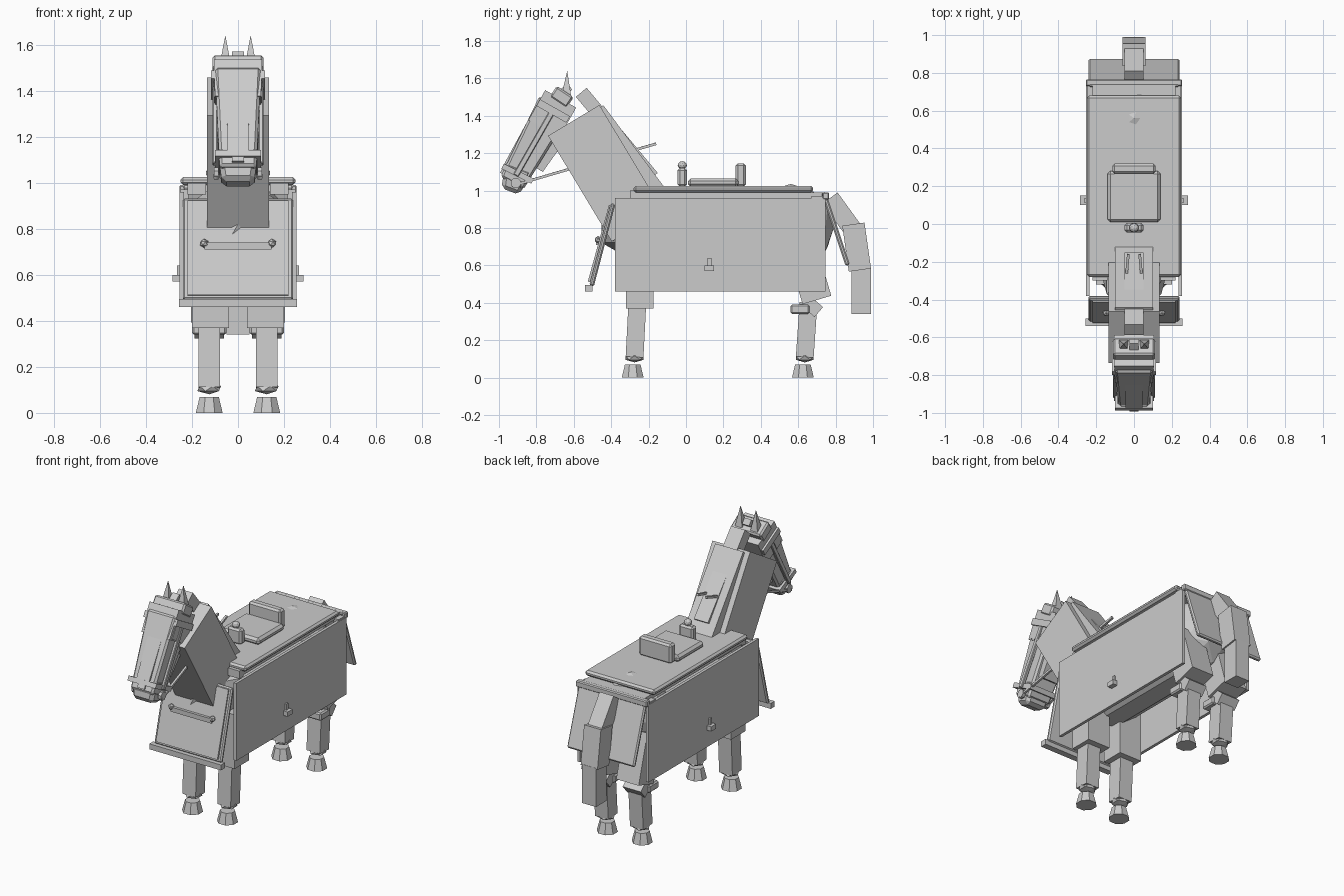
import bpy, bmesh, math
from mathutils import Vector, Matrix

if "Cube" in bpy.data.objects:
    bpy.data.objects.remove(bpy.data.objects["Cube"])

grey = bpy.data.materials.new("plain_grey")
grey.use_nodes = True
tone = (0.6, 0.6, 0.6, 1)
grey.diffuse_color = tone
grey.node_tree.nodes["Principled BSDF"].inputs["Base Color"].default_value = tone


def finish(name, bm, bevel=0):
    mesh = bpy.data.meshes.new(name)
    bmesh.ops.recalc_face_normals(bm, faces=bm.faces)
    bm.to_mesh(mesh)
    bm.free()
    mesh.materials.append(grey)
    ob = bpy.data.objects.new(name, mesh)
    bpy.context.collection.objects.link(ob)
    if bevel:
        mod = ob.modifiers.new("edge", 'BEVEL')
        mod.width = bevel
        mod.segments = 1
    return ob


def box(name, x, y, z, bevel=0):
    """Upright box from its ranges on each axis."""
    bm = bmesh.new()
    bmesh.ops.create_cube(bm, size=1)
    for v in bm.verts:
        v.co = Vector([(r[0] + r[1]) / 2 + c * (r[1] - r[0]) for r, c in zip((x, y, z), v.co)])
    return finish(name, bm, bevel)


def beam(name, p0, p1, width, depth, x=0, end_width=None, end_depth=None, bevel=0):
    """Tapered box running between two (y, z) points."""
    a, b = Vector((x, *p0)), Vector((x, *p1))
    along = (b - a).normalized()
    side = Vector((1, 0, 0))
    normal = along.cross(side)
    bm = bmesh.new()
    bmesh.ops.create_cube(bm, size=1)
    for v in bm.verts:
        end = v.co.z > 0
        w = (end_width or width) if end else width
        d = (end_depth or depth) if end else depth
        v.co = (b if end else a) + side * v.co.x * w + normal * v.co.y * d
    return finish(name, bm, bevel)


def cone(name, a, b, r0, r1, sides=8):
    a, b = Vector(a), Vector(b)
    bm = bmesh.new()
    turn = (b - a).to_track_quat('Z', 'Y').to_matrix().to_4x4()
    spin = Matrix.Rotation(math.pi / sides, 4, 'Z')
    bmesh.ops.create_cone(bm, cap_ends=True, segments=sides, radius1=r0, radius2=r1,
                          depth=(b - a).length,
                          matrix=Matrix.Translation((a + b) / 2) @ turn @ spin)
    return finish(name, bm)


def ball(name, centre, size, level=1):
    bm = bmesh.new()
    bmesh.ops.create_icosphere(bm, subdivisions=level, radius=1,
                               matrix=Matrix.Translation(centre) @ Matrix.Diagonal((*size, 1)))
    return finish(name, bm)


# Torso
ball("chest", (0, -0.24, 0.82), (0.2, 0.25, 0.22))
ball("rump", (0, 0.56, 0.8), (0.22, 0.23, 0.235), 2)
cone("barrel", (0, -0.25, 0.77), (0, 0.56, 0.77), 0.2, 0.2, 10)

# Armour plates around the body
box("top_plate", (-0.25, 0.25), (-0.28, 0.68), (0.99, 1.025), 0.012)
box("top_underlay", (-0.22, 0.22), (-0.26, 0.74), (0.96, 0.99))
box("rear_crossbar", (-0.255, 0.255), (0.73, 0.765), (0.95, 0.99), 0.006)
beam("front_apron", (-0.39, 0.93), (-0.505, 0.49), 0.48, 0.025, bevel=0.008)
beam("front_apron_inset", (-0.4, 0.92), (-0.513, 0.51), 0.44, 0.025)
box("apron_hem", (-0.256, 0.256), (-0.54, -0.5), (0.46, 0.495))
beam("rear_apron", (0.735, 0.99), (0.865, 0.6), 0.48, 0.025, bevel=0.008)
box("chest_bar", (-0.145, 0.145), (-0.48, -0.45), (0.71, 0.74))

# Saddle
box("saddle_seat", (-0.14, 0.14), (0.01, 0.28), (1.02, 1.065), 0.015)
box("saddle_cantle", (-0.115, 0.115), (0.265, 0.32), (1.02, 1.145), 0.012)
box("saddle_pommel", (-0.05, 0.05), (-0.045, 0.005), (1.02, 1.12), 0.012)
ball("pommel_knob", (0, -0.02, 1.135), (0.025, 0.025, 0.022), 2)

# Neck and mane
beam("neck", (-0.6, 1.375), (-0.26, 0.81), 0.27, 0.32)
beam("neck_crest", (-0.49, 1.42), (-0.14, 0.95), 0.2, 0.12)
beam("mane", (-0.56, 1.525), (-0.18, 1.07), 0.1, 0.075)

# Head
beam("skull", (-0.67, 1.49), (-0.76, 1.33), 0.21, 0.19, end_width=0.2)
beam("face", (-0.70, 1.46), (-0.93, 1.04), 0.2, 0.19, end_width=0.16, end_depth=0.14, bevel=0.012)
beam("nose_bridge", (-0.76, 1.47), (-0.95, 1.12), 0.1, 0.06, end_width=0.09)
beam("muzzle", (-0.89, 1.13), (-0.94, 0.995), 0.18, 0.16, end_width=0.14, end_depth=0.1, bevel=0.02)
beam("jaw", (-0.66, 1.36), (-0.8, 1.12), 0.16, 0.13, end_width=0.12, end_depth=0.08)
beam("poll", (-0.71, 1.53), (-0.62, 1.47), 0.22, 0.07, bevel=0.01)
beam("forelock", (-0.62, 1.555), (-0.76, 1.45), 0.05, 0.04)

# Bridle
beam("brow_band", (-0.79, 1.47), (-0.63, 1.38), 0.235, 0.04)
beam("nose_band", (-0.98, 1.13), (-0.82, 1.05), 0.2, 0.03)
beam("face_strap", (-0.80, 1.44), (-0.985, 1.09), 0.05, 0.02)

# Tail
beam("tail_top", (0.77, 0.96), (0.9, 0.78), 0.1, 0.1)
beam("tail_middle", (0.895, 0.82), (0.93, 0.575), 0.12, 0.12)
box("tail_tip", (-0.05, 0.05), (0.885, 0.99), (0.34, 0.59))

for name, s in (("left", 1), ("right", -1)):
    def span(a, b):
        return tuple(sorted((s * a, s * b)))

    # Side armour with its peg and corner hinges
    box(name + "_side_plate", span(0.235, 0.254), (-0.38, 0.745), (0.46, 0.96))
    box(name + "_peg", span(0.25, 0.285), (0.1, 0.15), (0.57, 0.6))
    box(name + "_peg_mount", span(0.25, 0.265), (0.115, 0.135), (0.59, 0.64))
    box(name + "_front_hinge", span(0.14, 0.22), (-0.3, -0.26), (0.95, 1.0))
    box(name + "_rear_post", span(0.215, 0.25), (0.67, 0.74), (0.93, 0.97))
    ball(name + "_bar_knob", (s * 0.147, -0.47, 0.737), (0.02, 0.02, 0.02))

    # Head details
    cone(name + "_ear", (s * 0.055, -0.64, 1.51), (s * 0.055, -0.635, 1.64), 0.036, 0, 4)
    beam(name + "_cheek_strap", (-0.71, 1.43), (-0.91, 1.08), 0.02, 0.03, x=s * 0.1, bevel=0.004)
    beam(name + "_brow", (-0.76, 1.43), (-0.80, 1.36), 0.03, 0.05, x=s * 0.09)
    cone(name + "_bit_ring", (s * 0.085, -0.91, 1.04), (s * 0.105, -0.91, 1.04), 0.028, 0.028)
    cone(name + "_rein", (s * 0.1, -0.93, 1.025), (s * 0.03, -0.16, 1.25), 0.01, 0.01, 4)

    # Legs
    mid = s * 0.125
    box(name + "_front_thigh", span(0.04, 0.2), (-0.32, -0.175), (0.37, 0.72))
    beam(name + "_rear_thigh", (0.61, 0.72), (0.7, 0.415), 0.16, 0.16, x=mid)
    box(name + "_rear_knee", span(0.05, 0.2), (0.56, 0.66), (0.34, 0.39), 0.008)
    beam(name + "_rear_hock", (0.64, 0.41), (0.71, 0.35), 0.13, 0.07, x=mid)
    for part, top, foot in (("front", -0.26, -0.285), ("rear", 0.655, 0.625)):
        prefix = name + "_" + part
        beam(prefix + "_shin", (top, 0.4), (foot + 0.01, 0.11), 0.095, 0.095, x=mid)
        ball(prefix + "_fetlock", (mid, foot + 0.01, 0.106), (0.058, 0.056, 0.025))
        cone(prefix + "_hoof", (mid, foot, 0), (mid, foot, 0.07), 0.063, 0.045)
